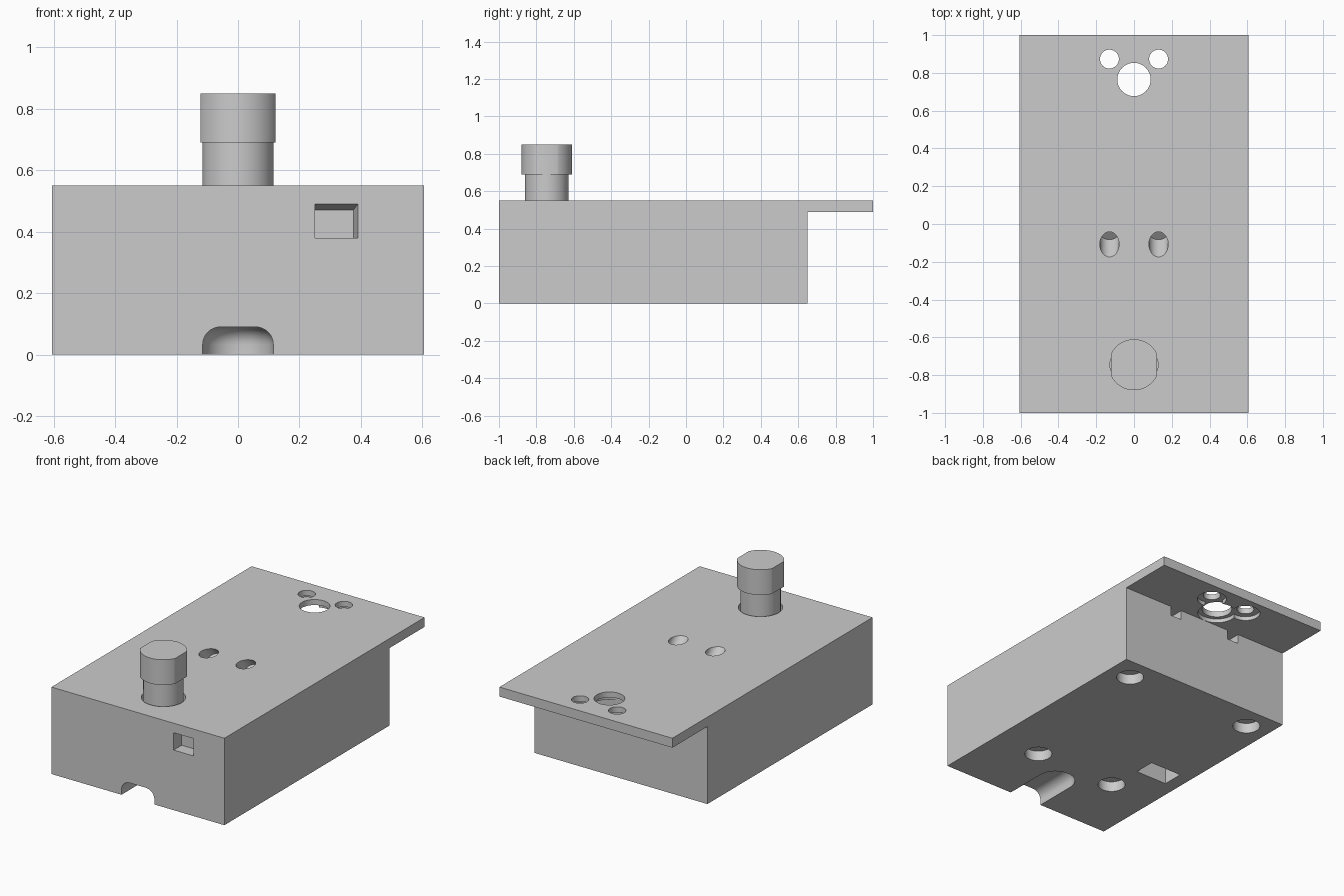
import bpy, bmesh, math
from mathutils import Matrix, Vector

cube = bpy.data.objects.get("Cube")
if cube:
    bpy.data.objects.remove(cube, do_unlink=True)

grey = bpy.data.materials.new("plain grey")
grey.use_nodes = True
grey.diffuse_color = (0.6, 0.6, 0.6, 1)
grey.node_tree.nodes["Principled BSDF"].inputs["Base Color"].default_value = (0.6, 0.6, 0.6, 1)


def make(name, bm):
    bmesh.ops.recalc_face_normals(bm, faces=bm.faces)
    mesh = bpy.data.meshes.new(name)
    bm.to_mesh(mesh)
    bm.free()
    mesh.materials.append(grey)
    ob = bpy.data.objects.new(name, mesh)
    bpy.context.collection.objects.link(ob)
    return ob


def prism(name, points, offset):
    """Extrude a closed outline along an offset."""
    bm = bmesh.new()
    face = bm.faces.new([bm.verts.new(p) for p in points])
    top = bmesh.ops.extrude_face_region(bm, geom=[face])["geom"]
    bmesh.ops.translate(bm, vec=offset, verts=[v for v in top if isinstance(v, bmesh.types.BMVert)])
    return make(name, bm)


def box(name, x0, x1, y0, y1, z0, z1):
    return prism(name, [(x0, y0, z0), (x1, y0, z0), (x1, y1, z0), (x0, y1, z0)], (0, 0, z1 - z0))


def cylinder(name, x, y, z0, z1, r, tilt=0):
    bm = bmesh.new()
    bmesh.ops.create_cone(bm, cap_ends=True, segments=64, radius1=r, radius2=r, depth=z1 - z0,
                          matrix=Matrix.Translation((x, y, (z0 + z1) / 2)) @ Matrix.Rotation(tilt, 4, "X"))
    return make(name, bm)


def activate(ob):
    bpy.ops.object.select_all(action="DESELECT")
    ob.select_set(True)
    bpy.context.view_layer.objects.active = ob


def cut(ob, cutter):
    cutter.hide_render = True
    mod = ob.modifiers.new("cut", "BOOLEAN")
    mod.operation = "DIFFERENCE"
    mod.solver = "EXACT"
    mod.object = cutter
    activate(ob)
    bpy.ops.object.modifier_apply(modifier=mod.name)
    bpy.data.objects.remove(cutter, do_unlink=True)


def smooth(ob):
    activate(ob)
    bpy.ops.object.shade_smooth_by_angle(angle=math.radians(30))


# Body with the overhanging mounting plate
W = 0.605
profile = [(-1, 0), (0.65, 0), (0.65, 0.49), (1, 0.49), (1, 0.55), (-1, 0.55)]
body = prism("enclosure_body", [(-W, y, z) for y, z in profile], (2 * W, 0, 0))

# Recesses under the plate, then the holes through it
cut(body, cylinder("main_recess", 0, 0.765, 0.45, 0.515, 0.114))
cut(body, cylinder("main_hole", 0, 0.765, 0.4, 0.7, 0.088))
for s in (-1, 1):
    cut(body, cylinder("screw_recess", s * 0.13, 0.873, 0.45, 0.515, 0.086))
    cut(body, cylinder("screw_hole", s * 0.13, 0.873, 0.4, 0.7, 0.05))
    # Slanted light holes in the top
    cut(body, cylinder("light_hole", s * 0.13, -0.108, 0.45, 0.65, 0.051, math.radians(40)))
    # Notches at the top of the back wall
    cut(body, box("back_notch", s * 0.22 - 0.04, s * 0.22 + 0.04, 0.55, 0.7, 0.43, 0.49))
    # Foot recesses
    for x, y in ((0.45, 0.5), (0.283, -0.545)):
        cut(body, cylinder("foot_recess", s * x, y, -0.1, 0.065, 0.08))

# Well around the knob stem
KY = -0.745
cut(body, cylinder("knob_well", 0, KY, 0.42, 0.7, 0.127))

# Rectangular pocket in the underside
cut(body, box("bottom_pocket", -0.52, -0.30, -0.33, -0.195, -0.1, 0.25))

# Tapered port in the front
port = box("front_port", 0.25, 0.39, -1.08, -0.92, 0.38, 0.49)
for v in port.data.vertices:
    if v.co.y > -1:
        v.co.x = min(v.co.x, 0.375)
        v.co.z = min(v.co.z, 0.47)
    else:
        v.co.y = -1.001
cut(body, port)

# Rounded cable channel in the underside
R = 0.115
arc = [(R * math.cos(a * math.pi / 24), R * math.sin(a * math.pi / 24) - 0.725, -0.1) for a in range(25)]
channel = prism("cable_channel", [(R, -1.2, -0.1)] + arc + [(-R, -1.2, -0.1)], (0, 0, 0.19))
bm = bmesh.new()
bm.from_mesh(channel.data)
rim = [e for e in bm.edges if all(v.co.z > 0.08 for v in e.verts) and max(v.co.y for v in e.verts) > -1.1]
bmesh.ops.bevel(bm, geom=rim, offset=0.058, segments=8, profile=0.5, affect="EDGES")
bm.to_mesh(channel.data)
bm.free()
cut(body, channel)
smooth(body)

# Knob with two flattened sides on a round stem
stem = cylinder("knob_stem", 0, KY, 0.42, 0.7, 0.116)
smooth(stem)
knob = cylinder("knob_cap", 0, KY, 0.69, 0.85, 0.135)
for s in (-1, 1):
    cut(knob, box("knob_flat", s * 0.122, s * 0.3, KY - 0.3, KY + 0.3, 0.6, 1))
smooth(knob)
